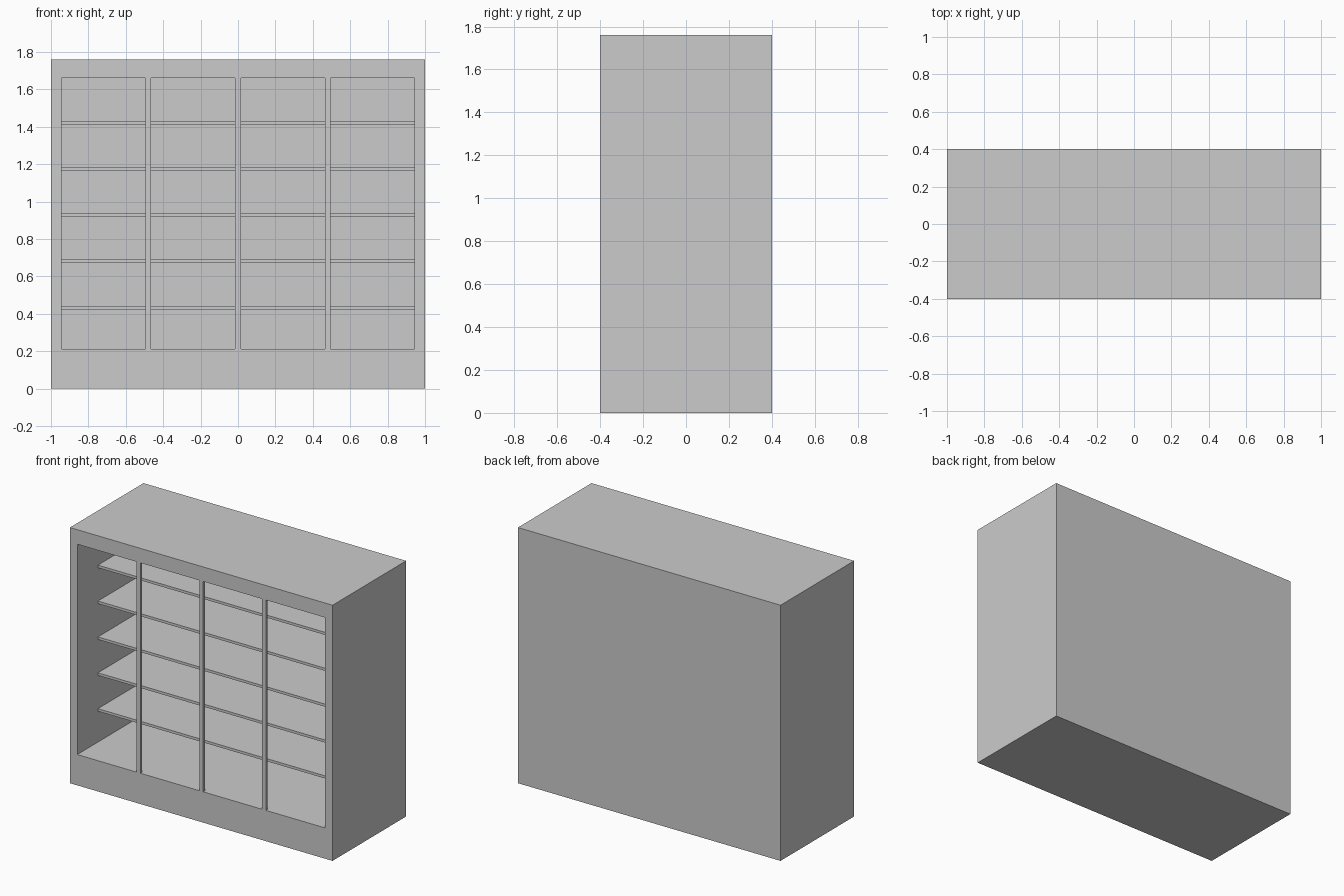
import bpy, bmesh
from mathutils import Vector

if "Cube" in bpy.data.objects:
    bpy.data.objects.remove(bpy.data.objects["Cube"])

W, D, H = 2.0, 0.8, 1.76            # outer size
IX, Z0, Z1 = 0.944, 0.212, 1.66     # opening half width, bottom, top
FRONT, BACK = -D / 2, 0.35          # front plane, inside of back panel
SHELF_FRONT = -0.175                # shelves are set back from the front
EPS = 0.002                         # small overlap into neighbouring parts


def add_object(name, bm):
    bmesh.ops.recalc_face_normals(bm, faces=bm.faces)
    mesh = bpy.data.meshes.new(name)
    bm.to_mesh(mesh)
    bm.free()
    obj = bpy.data.objects.new(name, mesh)
    bpy.context.collection.objects.link(obj)
    return obj


def box_bmesh(lo, hi):
    lo, hi = Vector(lo), Vector(hi)
    bm = bmesh.new()
    bmesh.ops.create_cube(bm, size=1)
    for v in bm.verts:
        v.co = (lo + hi) / 2 + v.co * (hi - lo)
    return bm


# Cabinet body: box with the front face inset to the opening and pushed inward
bm = box_bmesh((-W / 2, FRONT, 0), (W / 2, D / 2, H))
bm.normal_update()
front = min(bm.faces, key=lambda f: f.calc_center_median().y)
bmesh.ops.inset_individual(bm, faces=[front], thickness=0.05)
for v in front.verts:
    v.co.x = IX if v.co.x > 0 else -IX
    v.co.z = Z1 if v.co.z > H / 2 else Z0
recess = bmesh.ops.extrude_discrete_faces(bm, faces=[front])["faces"][0]
for v in recess.verts:
    v.co.y = BACK
add_object("cabinet_body", bm)

# Thin upright strips dividing the front into four bays
for i in range(3):
    x = (i - 1) * 0.479
    add_object(f"front_divider_{i + 1}",
               box_bmesh((x - 0.015, FRONT, Z0 - EPS),
                         (x + 0.015, FRONT + 0.018, Z1 + EPS)))

# Full-width shelves behind the dividers
for i in range(5):
    z = 0.433 + i * 0.247
    add_object(f"shelf_{i + 1}",
               box_bmesh((-IX - EPS, SHELF_FRONT, z - 0.009),
                         (IX + EPS, BACK + EPS, z + 0.009)))
